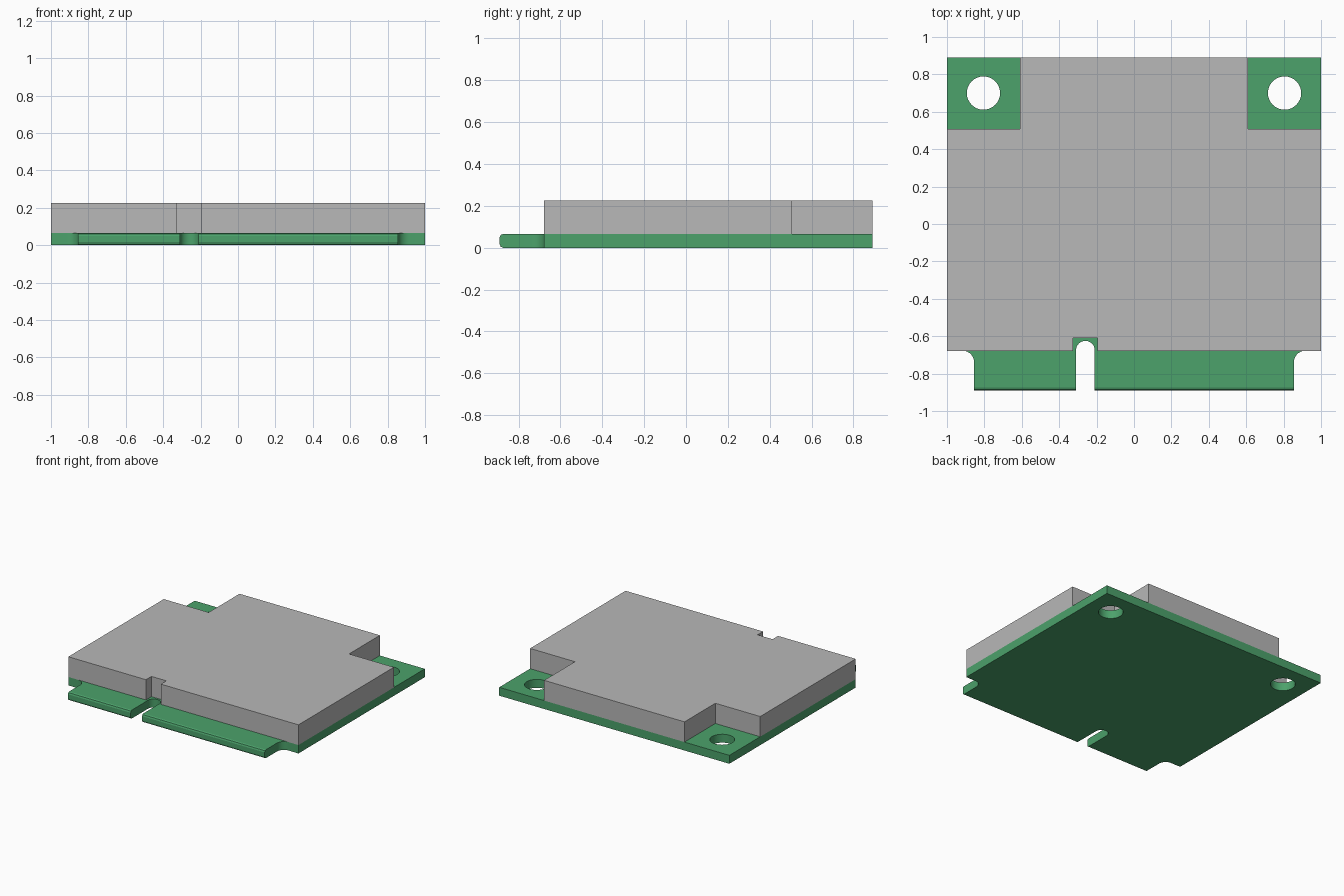
import bpy, bmesh, math

cube = bpy.data.objects.get("Cube")
if cube:
    bpy.data.objects.remove(cube, do_unlink=True)

BOARD_TOP, COVER_TOP = 0.066, 0.225
BACK, FRONT, SHOULDER = 0.89, -0.89, -0.678


def material(name, rgb):
    m = bpy.data.materials.new(name)
    m.use_nodes = True
    col = (*rgb, 1.0)
    m.diffuse_color = col
    bsdf = next(n for n in m.node_tree.nodes if n.type == 'BSDF_PRINCIPLED')
    bsdf.inputs["Base Color"].default_value = col
    return m


def arc(cx, cy, r, a0, a1, n=8):
    """Points on an arc, angles in degrees."""
    angles = [math.radians(a0 + (a1 - a0) * i / n) for i in range(n + 1)]
    return [(cx + r * math.cos(a), cy + r * math.sin(a)) for a in angles]


def slab(name, outline, z0, z1, mat, bevel_y=None, bevel=0.0):
    """Extrude an outline upward; optionally chamfer the long edges lying at bevel_y."""
    bm = bmesh.new()
    face = bm.faces.new([bm.verts.new((x, y, z0)) for x, y in outline])
    top = bmesh.ops.extrude_face_region(bm, geom=[face])["geom"]
    for v in top:
        if isinstance(v, bmesh.types.BMVert):
            v.co.z = z1
    bmesh.ops.recalc_face_normals(bm, faces=bm.faces)
    if bevel_y is not None:
        edges = [e for e in bm.edges
                 if all(abs(v.co.y - bevel_y) < 1e-4 for v in e.verts)
                 and abs(e.verts[0].co.z - e.verts[1].co.z) < 1e-4]
        bmesh.ops.bevel(bm, geom=edges, offset=bevel, offset_type='OFFSET',
                        segments=2, profile=0.5, affect='EDGES')
    mesh = bpy.data.meshes.new(name)
    bm.to_mesh(mesh)
    bm.free()
    mesh.materials.append(mat)
    obj = bpy.data.objects.new(name, mesh)
    bpy.context.collection.objects.link(obj)
    return obj


green = material("board green", (0.072, 0.36, 0.147))
grey = material("cover grey", (0.48, 0.48, 0.48))

# Circuit board: connector tongue with filleted shoulders and a round-ended key slot
R = 0.06
TAB = 0.855
outline = [(-1, BACK), (-1, SHOULDER)]
outline += arc(-TAB - R, SHOULDER - R, R, 90, 0)
outline += [(-TAB, FRONT), (-0.31, FRONT)]
outline += arc(-0.26, -0.675, 0.05, 180, 0, 16)
outline += [(-0.21, FRONT), (TAB, FRONT)]
outline += arc(TAB + R, SHOULDER - R, R, 180, 90)
outline += [(1, SHOULDER), (1, BACK)]
board = slab("circuit_board", outline, 0, BOARD_TOP, green, FRONT, 0.016)

# Mounting holes through the two back corners
for side in (-1, 1):
    cutter = slab("hole_cutter", arc(side * 0.805, 0.70, 0.089, 0, 348.75, 31),
                  -0.1, 0.2, green)
    cutter.hide_render = True
    mod = board.modifiers.new("mounting_hole", 'BOOLEAN')
    mod.operation = 'DIFFERENCE'
    mod.solver = 'EXACT'
    mod.object = cutter
    bpy.context.view_layer.objects.active = board
    bpy.ops.object.modifier_apply(modifier=mod.name)
    bpy.data.objects.remove(cutter, do_unlink=True)

# Component cover: open back corners and a small notch over the key slot
NX, NY = 0.61, 0.507
cover = slab("component_cover", [
    (-1, SHOULDER), (-0.325, SHOULDER), (-0.325, -0.61), (-0.195, -0.61),
    (-0.195, SHOULDER), (1, SHOULDER), (1, NY), (NX, NY), (NX, BACK),
    (-NX, BACK), (-NX, NY), (-1, NY)], BOARD_TOP, COVER_TOP, grey)

# Smooth the hole walls and fillets, keep the flat edges sharp
bpy.ops.object.select_all(action='DESELECT')
board.select_set(True)
bpy.context.view_layer.objects.active = board
bpy.ops.object.shade_smooth_by_angle(angle=math.radians(20))
